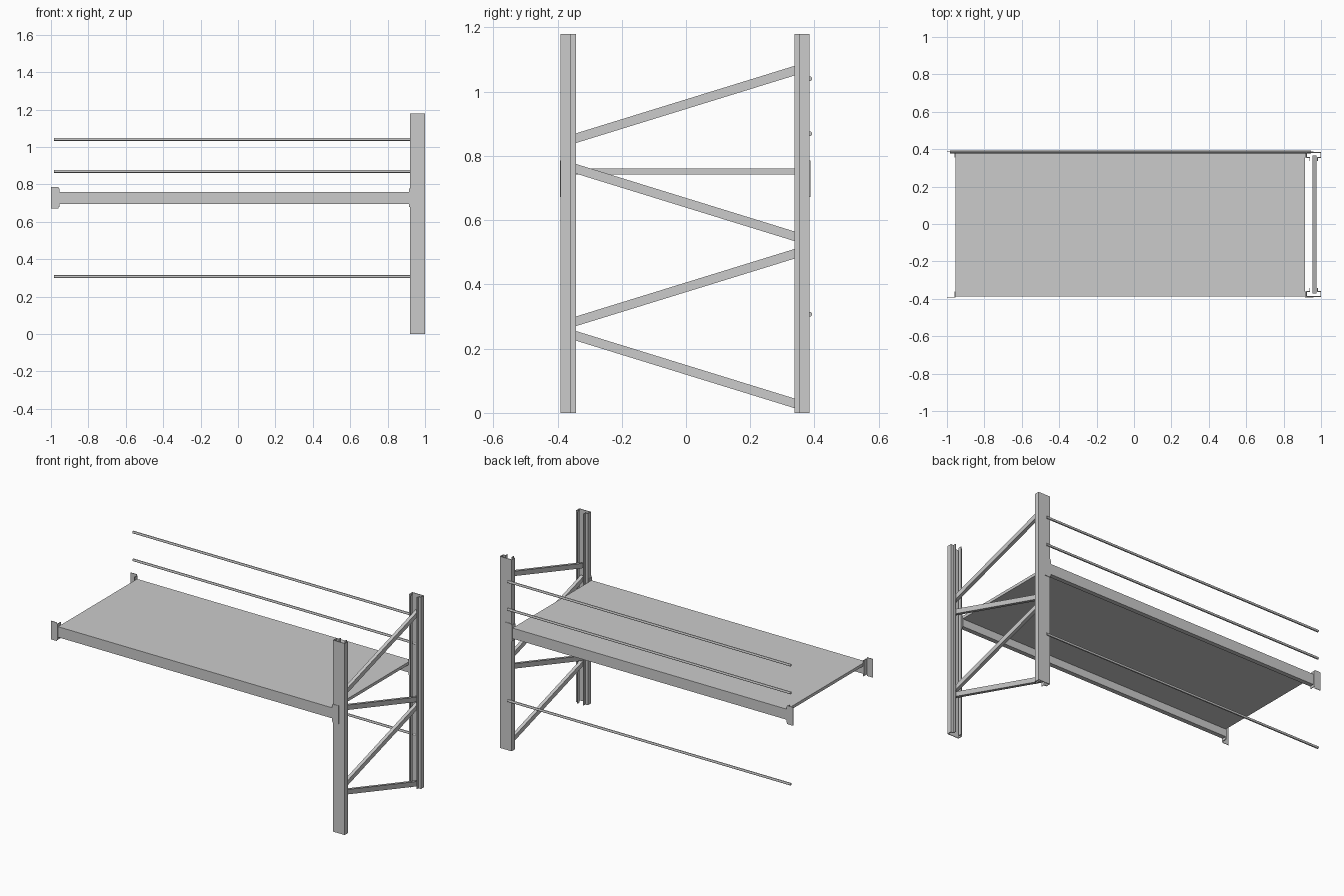
import bpy, bmesh, math
from mathutils import Matrix, Vector

if "Cube" in bpy.data.objects:
    bpy.data.objects.remove(bpy.data.objects["Cube"])

YC = -0.003      # frame centre in y
XC = -0.02       # beam centre in x
POST_X = 0.96    # upright centre in x
T = 0.004        # sheet thickness


def finish(name, bm):
    bmesh.ops.recalc_face_normals(bm, faces=bm.faces)
    me = bpy.data.meshes.new(name)
    bm.to_mesh(me)
    bm.free()
    ob = bpy.data.objects.new(name, me)
    bpy.context.collection.objects.link(ob)
    return ob


def add_box(bm, lo, hi):
    lo, hi = Vector(lo), Vector(hi)
    m = Matrix.Translation((lo + hi) / 2) @ Matrix.Diagonal((*(hi - lo), 1))
    return bmesh.ops.create_cube(bm, size=1, matrix=m)["verts"]


def box(name, lo, hi):
    bm = bmesh.new()
    add_box(bm, lo, hi)
    return finish(name, bm)


# Uprights: folded open channel, mouths facing each other
half = [(0.021, 0.340), (0.021, 0.358), (0.038, 0.358), (0.038, 0.385)]
profile = half + [(-x, y) for x, y in reversed(half)]
for label, s in (("front", -1), ("back", 1)):
    bm = bmesh.new()
    low = [bm.verts.new((POST_X + x, YC + s * y, 0)) for x, y in profile]
    high = [bm.verts.new((v.co.x, v.co.y, 1.18)) for v in low]
    for i in range(len(low) - 1):
        bm.faces.new((low[i], low[i + 1], high[i + 1], high[i]))
    ob = finish(label + "_upright", bm)
    mod = ob.modifiers.new("sheet", "SOLIDIFY")
    mod.thickness, mod.offset, mod.use_even_offset = T, 0, True

# Zigzag braces between the uprights (sheared bars)
for i, (za, zb) in enumerate([(0.24, 0.03), (0.285, 0.495),
                              (0.76, 0.55), (0.855, 1.065)]):
    bm = bmesh.new()
    for v in add_box(bm, (0.955, -0.368 + YC, -0.015), (0.976, 0.368 + YC, 0.015)):
        v.co.z += (za + zb) / 2 + (zb - za) / 0.68 * (v.co.y - YC)
    finish(f"brace_{i + 1}", bm)

# Shelf deck
box("shelf_deck", (XC - 0.935, YC - 0.385, 0.742), (XC + 0.935, YC + 0.385, 0.76))

# Beams under the deck edges, with angle connectors at each end
for label, s in (("front", -1), ("back", 1)):
    def span(a, b):
        return sorted((YC + s * a, YC + s * b))
    y0, y1 = span(0.357, 0.385)
    box(label + "_beam", (XC - 0.935, y0, 0.695), (XC + 0.935, y1, 0.742))
    for side, e in (("left", -1), ("right", 1)):
        bm = bmesh.new()
        # plate on the upright face
        xa, xb = sorted((XC + e * 0.939, XC + e * 0.98))
        ya, yb = span(0.387, 0.390)
        add_box(bm, (xa, ya, 0.672), (xb, yb, 0.786))
        # flange against the beam end
        xa, xb = sorted((XC + e * 0.935, XC + e * 0.939))
        ya, yb = span(0.358, 0.390)
        add_box(bm, (xa, ya, 0.68), (xb, yb, 0.778))
        finish(f"{label}_{side}_connector", bm)

# Back guard rods
for i, z in enumerate((0.307, 0.869, 1.04)):
    bpy.ops.mesh.primitive_cylinder_add(vertices=12, radius=0.0075, depth=1.93,
                                        location=(XC, 0.385, z),
                                        rotation=(0, math.pi / 2, 0))
    bpy.context.object.name = f"guard_rod_{i + 1}"
    bpy.ops.object.shade_smooth_by_angle()
